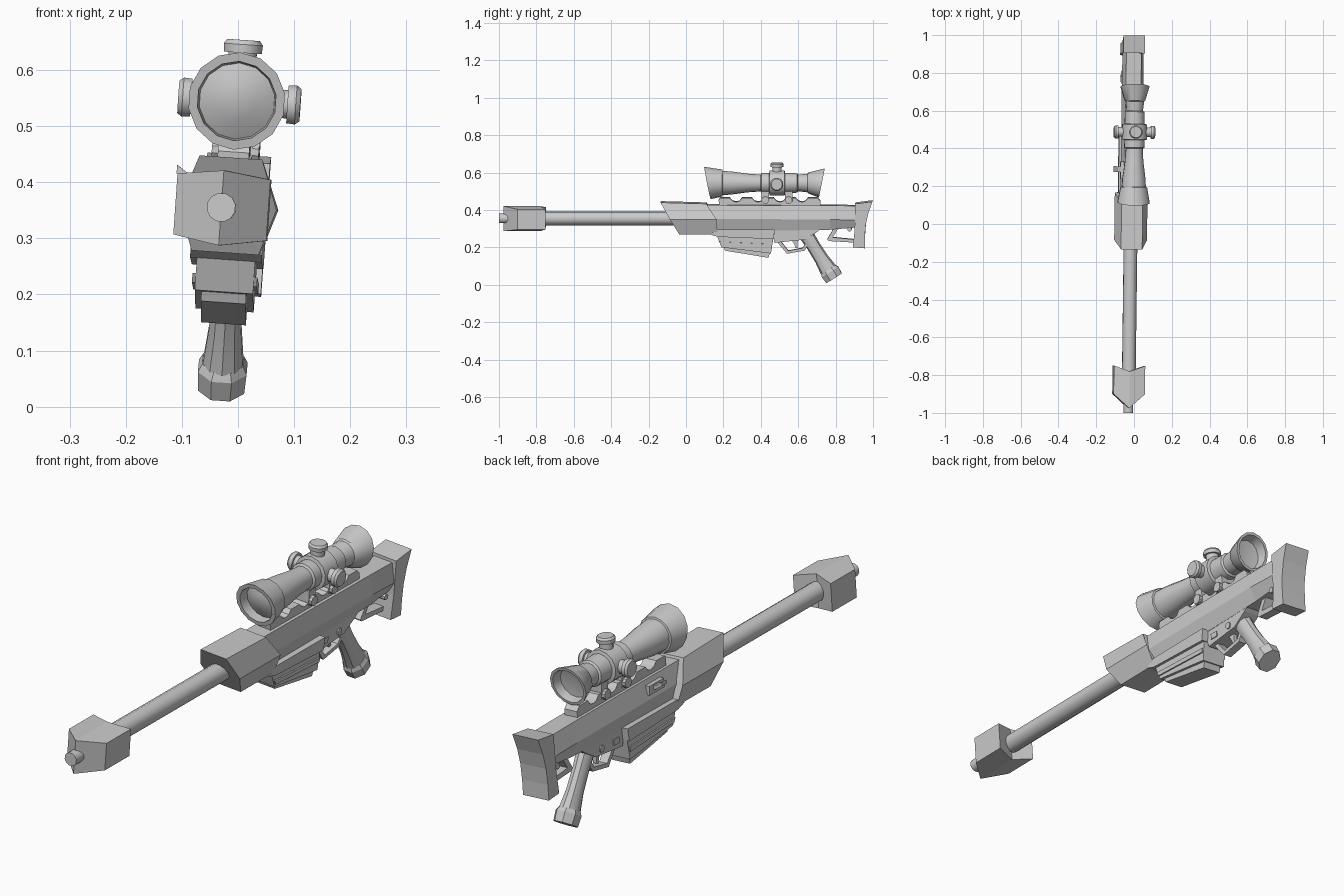
import bpy, bmesh, math
from mathutils import Vector, Matrix

if "Cube" in bpy.data.objects:
    bpy.data.objects.remove(bpy.data.objects["Cube"])

# The whole rifle leans a little: slight roll and yaw
LEAN = (Matrix.Translation((-0.042, 0, 0)) @ Matrix.Rotation(-0.013, 4, 'Z')
        @ Matrix.Rotation(0.07, 4, 'Y'))


def finish(name, bm, smooth=False):
    bmesh.ops.recalc_face_normals(bm, faces=bm.faces)
    me = bpy.data.meshes.new(name)
    bm.to_mesh(me)
    bm.free()
    ob = bpy.data.objects.new(name, me)
    bpy.context.collection.objects.link(ob)
    ob.matrix_world = LEAN
    if smooth:
        bpy.ops.object.select_all(action='DESELECT')
        ob.select_set(True)
        bpy.context.view_layer.objects.active = ob
        bpy.ops.object.shade_smooth_by_angle(angle=math.radians(35))
    return ob


def loft(name, rings):
    """Skin between closed rings with the same point count, capped."""
    bm = bmesh.new()
    vs = [[bm.verts.new(p) for p in r] for r in rings]
    n = len(vs[0])
    for a, b in zip(vs, vs[1:]):
        for i in range(n):
            j = (i + 1) % n
            bm.faces.new((a[i], a[j], b[j], b[i]))
    bm.faces.new(vs[0])
    bm.faces.new(vs[-1])
    return finish(name, bm)


def prism(name, pts, hw, x=0.0):
    """Side profile (y, z) extruded across x."""
    return loft(name, [[(x + s * hw, y, z) for y, z in pts] for s in (-1, 1)])


def box(name, y0, y1, z0, z1, hw, x=0.0):
    return prism(name, [(y0, z0), (y1, z0), (y1, z1), (y0, z1)], hw, x)


def hull(name, stations):
    """Six-sided body; each station is (y, z, half width) for top, middle, bottom."""
    return loft(name, [[(-w, y, z) for y, z, w in st] +
                       [(w, y, z) for y, z, w in reversed(st)] for st in stations])


def lathe(name, prof, origin, axis, n=12, sx=1.0, bend=None, smooth=True):
    """Revolve (distance, radius) points around an axis."""
    o, a = Vector(origin), Vector(axis).normalized()
    u = Vector((0, 1, 0)) if abs(a.x) > 0.9 else Vector((1, 0, 0))
    v = a.cross(u)
    bm = bmesh.new()
    rings = []
    for t, r in prof:
        ring = []
        for i in range(n if r > 0 else 1):
            k = 2 * math.pi * (i + 0.5) / n
            p = o + a * t + r * (u * math.cos(k) * sx + v * math.sin(k))
            ring.append(bm.verts.new(bend(p) if bend else p))
        rings.append(ring)
    for A, B in zip(rings, rings[1:]):
        for i in range(n):
            j = (i + 1) % n
            f = [A[i % len(A)], A[j % len(A)], B[j % len(B)], B[i % len(B)]]
            bm.faces.new(list(dict.fromkeys(f)))
    return finish(name, bm, smooth)


# Barrel with muzzle tip
lathe("barrel", [(0, 0), (0, .026), (.06, .026), (.06, .037), (1.0, .037), (1.0, 0)],
      (0, -1, .356), (0, 1, 0))

# Muzzle brake: arrowhead plan with notched back, ridged along the middle
plan = [(0, -.975), (.083, -.90), (.083, -.75), (0, -.78), (-.083, -.75), (-.083, -.90)]
bm = bmesh.new()
lo, hi = [[bm.verts.new((x, y, zc if x == 0 else zs)) for x, y in plan]
          for zc, zs in ((.288, .302), (.422, .411))]
for i in range(6):
    j = (i + 1) % 6
    bm.faces.new((lo[i], lo[j], hi[j], hi[i]))
for q in (lo, hi):
    bm.faces.new((q[0], q[1], q[2], q[3]))
    bm.faces.new((q[0], q[3], q[4], q[5]))
finish("muzzle_brake", bm)

# Handguard and receiver
hull("handguard", [[(-.135, .445, .056), (-.085, .357, .087), (-.035, .275, .06)],
                   [(.11, .438, .056), (.165, .357, .087), (.17, .275, .06)]])
hull("receiver", [[(.08, .43, .04), (.08, .357, .057), (.08, .287, .04)],
                  [(.77, .428, .04), (.77, .355, .057), (.77, .298, .036)],
                  [(.91, .426, .04), (.91, .35, .055), (.91, .31, .034)]])

# Shoulder stock
prism("butt_pad", [(.905, .438), (.998, .45), (.975, .385), (.962, .325), (.957, .26),
                   (.957, .20), (.893, .205), (.903, .30)], .057)
prism("stock_strut", [(.80, .32), (.755, .245), (.765, .236), (.90, .228), (.90, .245),
                      (.785, .256), (.825, .32)], .02)
lathe("stock_pin", [(0, 0), (0, .012), (.09, .012), (.09, 0)], (-.045, .875, .30), (1, 0, 0), 8)

# Magazine in steps
prism("magazine_well", [(.13, .275), (.17, .30), (.475, .30), (.47, .25), (.17, .262)], .064)
prism("magazine", [(.165, .27), (.47, .27), (.455, .172), (.19, .205)], .052)
prism("magazine_base", [(.20, .21), (.45, .18), (.442, .148), (.21, .186)], .04)
prism("magazine_rib", [(.18, .235), (.46, .222), (.457, .205), (.19, .218)], .058)

# Lower receiver, trigger and guard
prism("lower_receiver", [(.45, .31), (.73, .31), (.70, .285), (.635, .245), (.475, .228)], .036)
box("selector_plate", .495, .53, .25, .272, .04)
lathe("selector_pin", [(0, 0), (0, .014), (.082, .014), (.082, 0)], (-.041, .60, .265), (1, 0, 0), 8)
prism("trigger_guard", [(.485, .235), (.54, .168), (.635, .185), (.675, .25),
                        (.655, .25), (.625, .199), (.547, .184), (.507, .235)], .018)
prism("trigger", [(.565, .24), (.595, .24), (.597, .20), (.587, .197), (.58, .217)], .008)

# Pistol grip with flared end cap
down = (0, .53, -.848)
lathe("grip", [(0, 0), (0, .04), (.08, .036), (.16, .038), (.23, .047), (.23, 0)],
      (0, .64, .275), down, 10, .8)
lathe("grip_cap", [(0, 0), (0, .047), (.015, .056), (.055, .053), (.055, 0)],
      (0, .762, .083), down, 8, .84, smooth=False)

# Charging handle on the left side
prism("charging_slide", [(.24, .41), (.33, .41), (.33, .375), (.24, .375)], .012, -.05)
loft("charging_handle", [[(x, y, z + dz) for y, z in ((.275, .385), (.305, .385), (.305, .40), (.275, .40))]
                         for x, dz in ((-.045, 0), (-.075, .008), (-.10, .025))])

# Scope rail with scalloped teeth
rail = [(.18, .42), (.175, .455)]
for i in range(5):
    c = .21 + i * .1175
    rail += [(c - .028, .468), (c + .024, .468), (c + .04, .451)]
    if i < 4:
        rail += [(c + .06, .446), (c + .077, .451)]
rail += [(.72, .42)]
prism("scope_rail", rail, .028)

# Scope mounts with cross bolts
for tag, y in (("front", .425), ("rear", .55)):
    box(tag + "_scope_mount", y - .02, y + .02, .44, .51, .03)
    lathe(tag + "_mount_bolt", [(0, 0), (0, .02), (.084, .02), (.084, 0)],
          (-.042, y, .457), (1, 0, 0), 10)

# Scope body with hoods that lean outward at the top
SZ = .546


def slant(p):
    if p.y < .16:
        p.y -= .2 * (p.z - SZ)
    elif p.y > .675:
        p.y += .2 * (p.z - SZ)
    return p


lathe("scope", [(.135, 0), (.141, .035), (.155, .068), (.115, .071), (.115, .087), (.195, .072),
                (.197, .065), (.25, .061), (.33, .05), (.40, .045), (.405, .054), (.445, .054),
                (.448, .067), (.528, .067), (.531, .054), (.595, .052), (.60, .044), (.65, .05),
                (.655, .056), (.727, .078), (.727, .067), (.69, .06), (.68, 0)],
      (0, 0, SZ), (0, 1, 0), 14, bend=slant)

# Adjustment turrets
for tag, ax in (("top", (0, 0, 1)), ("right", (1, 0, 0)), ("left", (-1, 0, 0))):
    lathe(tag + "_turret", [(.05, 0), (.05, .026), (.086, .026), (.086, .035), (.101, .036),
                            (.109, .03), (.109, 0)], (0, .487, SZ), ax, 12)
